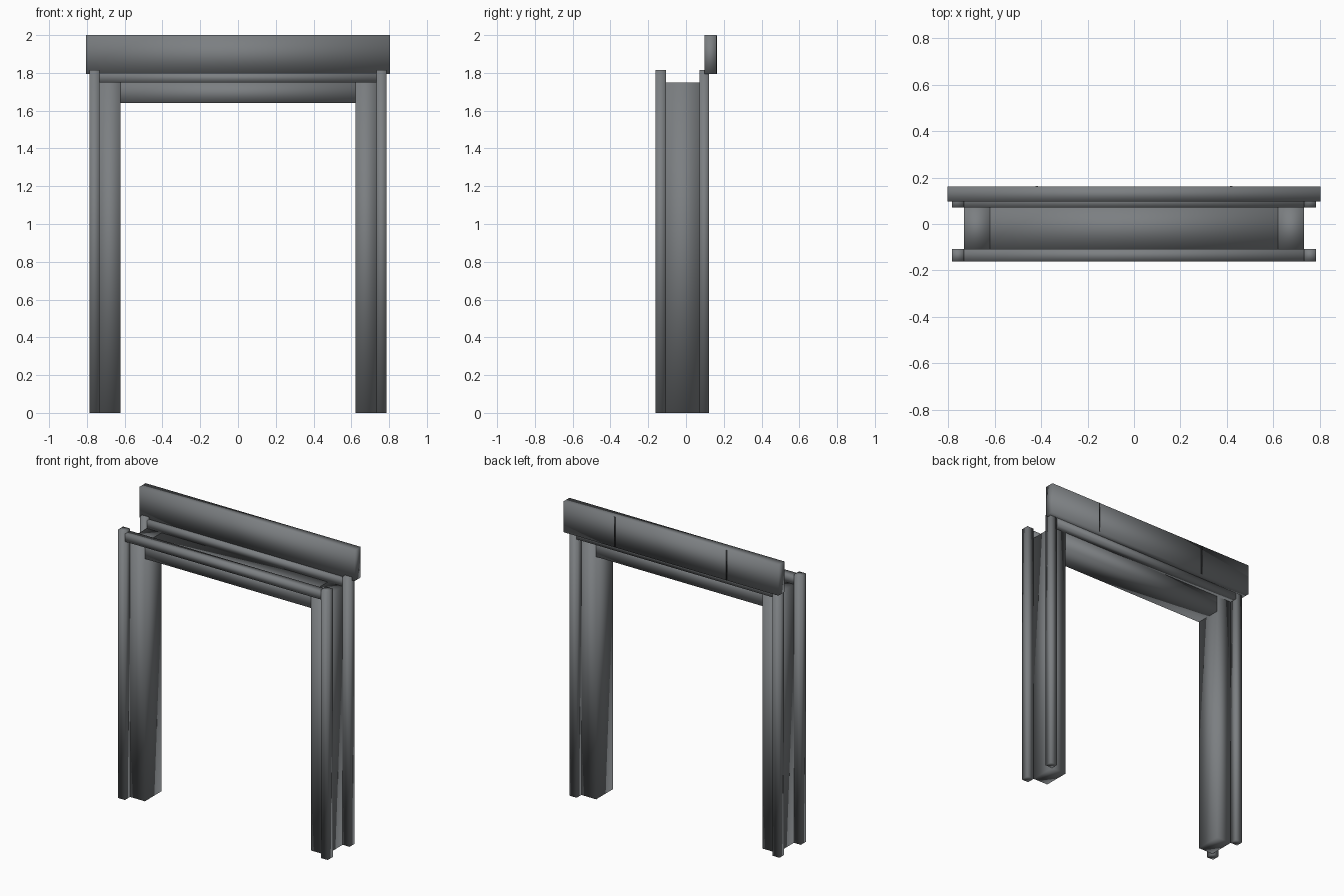
import bpy
import bmesh

if "Cube" in bpy.data.objects:
    bpy.data.objects.remove(bpy.data.objects["Cube"], do_unlink=True)


def make_material(name, color):
    mat = bpy.data.materials.new(name)
    mat.use_nodes = True
    mat.diffuse_color = color
    mat.node_tree.nodes["Principled BSDF"].inputs["Base Color"].default_value = color
    return mat


grey = make_material("slate grey", (0.20, 0.212, 0.222, 1))
dark = make_material("dark seam", (0.03, 0.032, 0.034, 1))


def box(name, x, y, z, mat=grey):
    """Soft-shaded block spanning the given x, y and z ranges."""
    bm = bmesh.new()
    bmesh.ops.create_cube(bm, size=1)
    for v in bm.verts:
        v.co = [lo + (hi - lo) * (c + 0.5) for (lo, hi), c in zip((x, y, z), v.co)]
    for f in bm.faces:
        f.smooth = True
    mesh = bpy.data.meshes.new(name)
    bm.to_mesh(mesh)
    bm.free()
    mesh.materials.append(mat)
    obj = bpy.data.objects.new(name, mesh)
    bpy.context.collection.objects.link(obj)
    return obj


# Depth ranges of the frame and of the trim before and behind it
FRAME_Y = (-0.107, 0.072)
TRIMS = {"front": (-0.162, -0.107), "back": (0.072, 0.122)}
INNER, OUTER, TRIM_OUTER = 0.622, 0.733, 0.785

# Door posts and the vertical trim at their outer corners
for side, s in (("left", 1), ("right", -1)):
    box(side + "_post", sorted((s * INNER, s * OUTER)), FRAME_Y, (0, 1.748))
    for face, y in TRIMS.items():
        box(f"{face}_{side}_trim", sorted((s * OUTER, s * TRIM_OUTER)), y, (0, 1.815))

# Lintel between the posts, with trim along its upper edges
box("lintel", (-INNER, INNER), FRAME_Y, (1.64, 1.748))
for face, y in TRIMS.items():
    box(face + "_top_trim", (-OUTER, OUTER), y, (1.748, 1.80))

# Header board at the back
box("header_board", (-0.805, 0.805), (0.097, 0.162), (1.793, 2))

# Thin seams on the back of the header board
for side, x in (("left", 0.42), ("right", -0.42)):
    box(side + "_seam", (x - 0.005, x + 0.005), (0.161, 0.164), (1.794, 1.999), dark)
